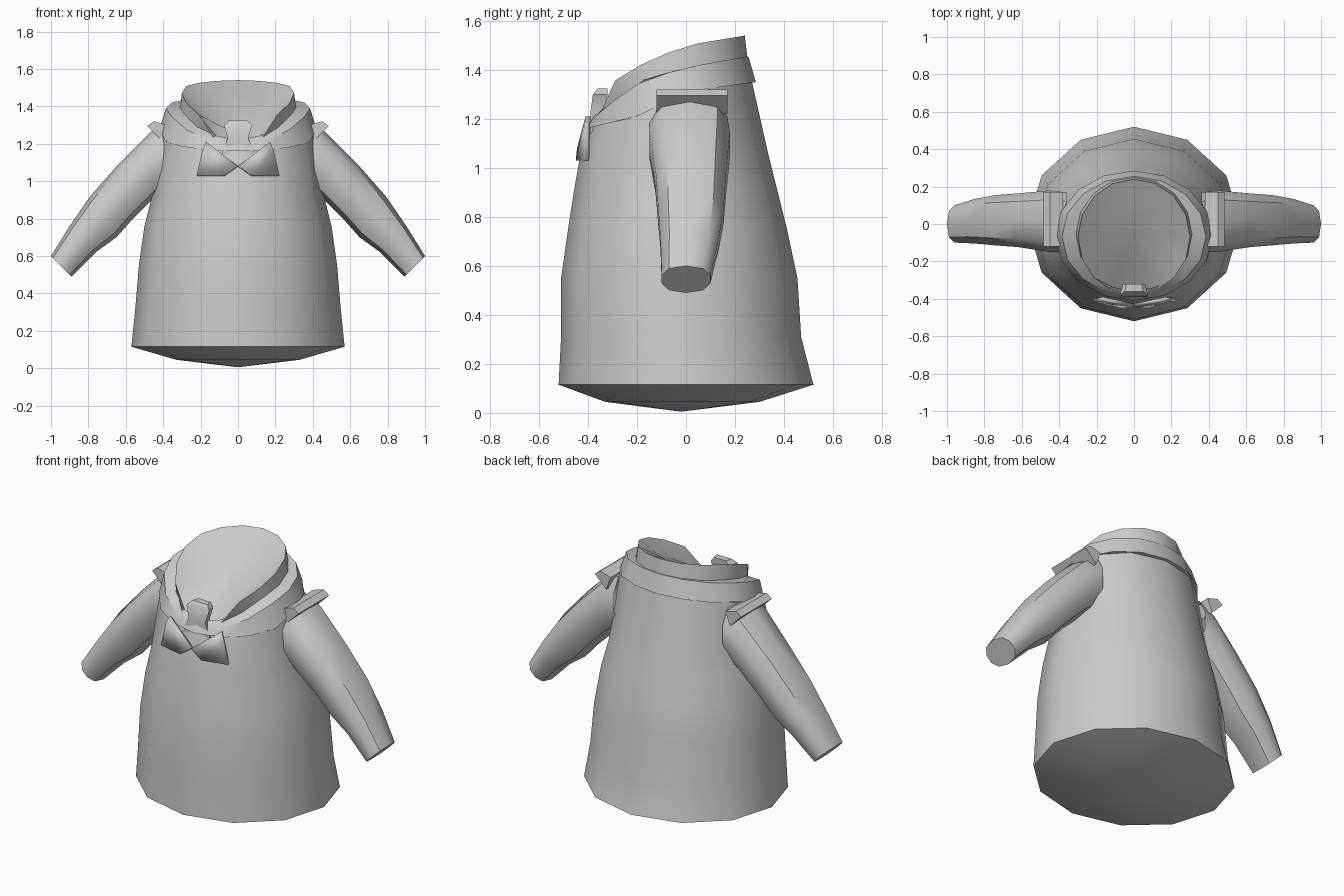
import bpy, bmesh, math
from math import sin, cos, pi

if "Cube" in bpy.data.objects:
    bpy.data.objects.remove(bpy.data.objects["Cube"])

grey = bpy.data.materials.new("cloth grey")
grey.diffuse_color = (0.6, 0.6, 0.6, 1)
grey.use_nodes = True
grey.node_tree.nodes["Principled BSDF"].inputs["Base Color"].default_value = grey.diffuse_color


def interp(table, v):
    if v <= table[0][0]:
        return table[0][1]
    for (a, za), (b, zb) in zip(table, table[1:]):
        if v <= b:
            return za + (zb - za) * (v - a) / (b - a)
    return table[-1][1]


def finish(name, bm, angle=40):
    bmesh.ops.recalc_face_normals(bm, faces=bm.faces)
    me = bpy.data.meshes.new(name)
    bm.to_mesh(me)
    bm.free()
    me.materials.append(grey)
    ob = bpy.data.objects.new(name, me)
    bpy.context.collection.objects.link(ob)
    bpy.ops.object.select_all(action='DESELECT')
    bpy.context.view_layer.objects.active = ob
    ob.select_set(True)
    bpy.ops.object.shade_smooth_by_angle(angle=math.radians(angle))
    return ob


def loft(name, rings, tips=(None, None), closed=(False, False), angle=40):
    """Skin a list of point rings; ends may close to a tip point or a flat cap."""
    bm = bmesh.new()
    vs = [[bm.verts.new(p) for p in r] for r in rings]
    n = len(vs[0])
    for a, b in zip(vs, vs[1:]):
        for i in range(n):
            bm.faces.new((a[i], a[(i + 1) % n], b[(i + 1) % n], b[i]))
    for ring, tip, cap in zip((vs[0], vs[-1]), tips, closed):
        if tip:
            t = bm.verts.new(tip)
            for i in range(n):
                bm.faces.new((ring[i], ring[(i + 1) % n], t))
        elif cap:
            bm.faces.new(ring)
    return finish(name, bm, angle)


def oval(w, yf, yb, z, n=12):
    """Oval ring; z is a height or a table of (y, height) for slanted rings."""
    pts = []
    for i in range(n):
        a = 2 * pi * i / n
        y = (yf + yb) / 2 + (yb - yf) / 2 * sin(a)
        pts.append((w * cos(a), y, interp(z, y) if isinstance(z, list) else z))
    return pts


# Coat body with a shallow rounded underside
collar_low = [(-.41, 1.16), (-.2, 1.21), (0, 1.31), (.28, 1.35)]
body = [oval(.33, -.33, .30, .045),
        oval(.57, -.52, .52, .115), oval(.55, -.51, .47, .31),
        oval(.53, -.51, .455, .55), oval(.50, -.48, .41, .76),
        oval(.46, -.455, .37, .92), oval(.44, -.43, .335, 1.06),
        oval(.42, -.395, .27, collar_low)]
loft("coat_body", body, tips=((0, -.02, .005), None))

# Turned-down collar band, slanting up to the back
band_top = [(-.38, 1.20), (-.33, 1.25), (-.17, 1.36), (0, 1.41), (.25, 1.455)]
loft("collar_band", [oval(.37, -.37, .25, collar_low, 16),
                     oval(.42, -.41, .285, collar_low, 16),
                     oval(.385, -.39, .255, band_top, 16),
                     oval(.30, -.36, .235, band_top, 16)], angle=35)

# Standing neck with a sunken top
rim = [(-.38, 1.15), (-.34, 1.25), (-.3, 1.35), (-.17, 1.43), (0, 1.50), (.24, 1.54)]
dish = [(-.22, 1.27), (-.05, 1.40), (.12, 1.48)]
loft("neck_collar", [oval(.31, -.36, .25, band_top, 16),
                     oval(.30, -.38, .24, rim, 16),
                     oval(.16, -.22, .12, dish, 16)],
     tips=(None, (0, -.05, 1.39)), angle=45)

# Sleeves: (upper outline, lower outline, front y, back y)
sleeve = [((.36, 1.33), (.36, .98), -.15, .17),
          ((.46, 1.27), (.45, .91), -.15, .18),
          ((.64, 1.09), (.57, .79), -.125, .165),
          ((.79, .92), (.65, .70), -.115, .155),
          ((.90, .76), (.76, .62), -.105, .135),
          ((1.0, .60), (.89, .49), -.10, .10)]
for side, label in ((1, "right"), (-1, "left")):
    rings = []
    for (tx, tz), (bx, bz), yf, yb in sleeve:
        ring = []
        for i in range(10):
            a = 2 * pi * i / 10 + pi / 2
            s = .5 + .5 * sin(a)
            c = math.copysign(abs(cos(a)) ** .75, cos(a))
            ring.append((side * (bx + (tx - bx) * s),
                         (yf + yb) / 2 + (yb - yf) / 2 * c / .97,
                         bz + (tz - bz) * s))
        rings.append(ring)
    loft(label + "_sleeve", rings, closed=(False, True))

    # Shoulder tab over the sleeve head
    tab = [[(side * x, y, z) for x, z in ((.38, 1.30), (.45, 1.32), (.485, 1.295), (.41, 1.22))]
           for y in (-.12, .17)]
    loft(label + "_shoulder_tab", tab, closed=(True, True))

    # Pointed collar flap on the chest
    bm = bmesh.new()
    outline = [(.0, -.435, 1.08), (.07, -.44, 1.03), (.22, -.405, 1.03),
               (.19, -.405, 1.16), (.17, -.40, 1.21)]
    bm.faces.new([bm.verts.new((side * x, y, z)) for x, y, z in outline])
    flap = finish(label + "_collar_flap", bm)
    solid = flap.modifiers.new("thickness", 'SOLIDIFY')
    solid.thickness = .02
    solid.offset = 0

# Small throat knot at the front of the neck
knot = [[(-w, f, z), (w, f, z), (w * .8, b, z), (-w * .8, b, z)]
        for w, f, b, z in ((.09, -.39, -.33, 1.14), (.055, -.39, -.33, 1.23),
                           (.075, -.38, -.32, 1.30), (.05, -.36, -.32, 1.325))]
loft("throat_knot", knot, closed=(True, True))
